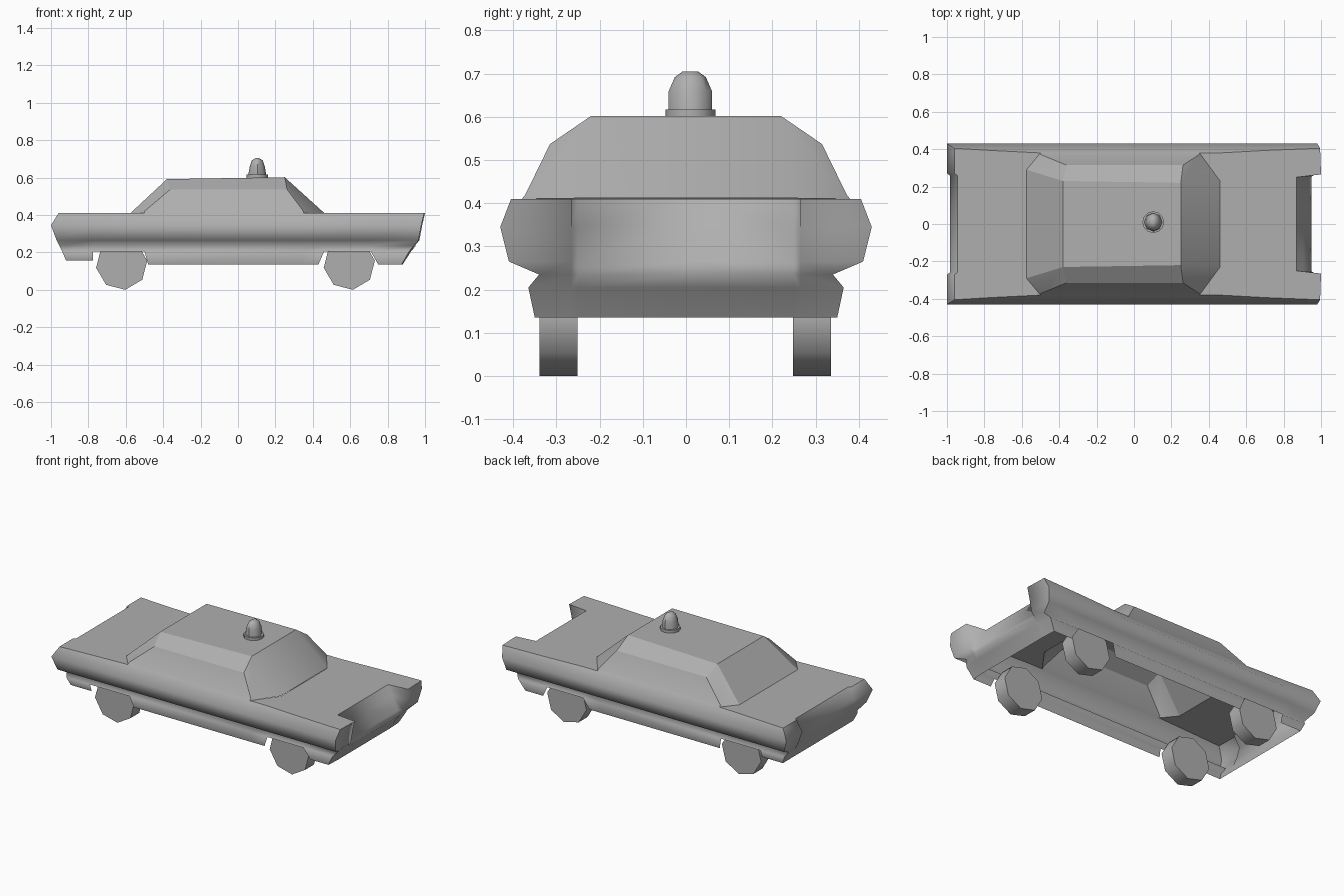
import bpy, bmesh, math
from mathutils import Matrix

if "Cube" in bpy.data.objects:
    bpy.data.objects.remove(bpy.data.objects["Cube"])

# Dark grey paint for every part
paint = bpy.data.materials.new("dark_grey")
paint.diffuse_color = (0.43, 0.43, 0.43, 1)
paint.use_nodes = True
paint.node_tree.nodes["Principled BSDF"].inputs["Base Color"].default_value = paint.diffuse_color


def finish(bm, name, mirror=False, angle=30):
    bmesh.ops.recalc_face_normals(bm, faces=bm.faces)
    mesh = bpy.data.meshes.new(name)
    bm.to_mesh(mesh)
    bm.free()
    mesh.materials.append(paint)
    ob = bpy.data.objects.new(name, mesh)
    bpy.context.collection.objects.link(ob)
    if mirror:
        m = ob.modifiers.new("mirror", 'MIRROR')
        m.use_axis = (False, True, False)
    bpy.ops.object.select_all(action='DESELECT')
    ob.select_set(True)
    bpy.context.view_layer.objects.active = ob
    bpy.ops.object.shade_smooth_by_angle(angle=math.radians(angle), keep_sharp_edges=True)
    return ob


# Body shell: half outlines stacked at each height, open underneath
# z, end y, mid y, front centre x, front corner x, rear corner x, rear centre x
levels = [
    (0.41, 0.405, 0.38, 0.87, 1.00, -0.96, -0.945),
    (0.345, 0.43, 0.43, 0.905, 0.985, -1.00, -0.985),
    (0.265, 0.41, 0.41, 0.94, 0.97, -0.97, -0.965),
    (0.235, 0.34, 0.34, 0.95, 0.945, -0.955, -0.95),
    (0.205, 0.365, 0.365, 0.925, 0.92, -0.94, -0.94),
    (0.135, 0.35, 0.35, 0.88, 0.88, -0.92, -0.92),
]
bm = bmesh.new()
rings = []
for i, (z, ye, ym, fg, fc, rc, rg) in enumerate(levels):
    low = i == len(levels) - 1
    a, b, c, d = (-0.775, -0.48, 0.43, 0.75) if low else (-0.775, -0.50, 0.46, 0.71)
    yq = ym + (ye - ym) * 0.55
    pts = [(fg, 0), (fg, 0.25), (fc, 0.265), (fc - 0.005, ye),
           (d, yq), (c, ym), (0.35, ym), (b, ym), (a, yq),
           (rc, ye), (rc, 0.27), (rg, 0.26), (rg, 0)]
    rings.append([bm.verts.new((x, y, 0.158 if low and x < -0.7 else z)) for x, y in pts])
for i in range(len(rings) - 1):
    for j in range(12):
        # leave the wheel arches open in the lower skirt
        if i == 4 and j in (4, 7):
            continue
        bm.faces.new((rings[i][j], rings[i][j + 1], rings[i + 1][j + 1], rings[i + 1][j]))
# Bonnet and boot decks
top = rings[0]
front = [bm.verts.new(p) for p in ((0.46, 0.23, 0.41), (0.46, 0, 0.41))]
rear = [bm.verts.new(p) for p in ((-0.575, 0, 0.41), (-0.575, 0.29, 0.41))]
bm.faces.new(top[:7] + front)
bm.faces.new(top[7:] + rear)
# Crisp deck edge and body corners, everything else flows smoothly
for j in range(12):
    bm.edges.get((top[j], top[j + 1])).smooth = False
for r, s in zip(rings, rings[1:]):
    for j in (3, 9):
        bm.edges.get((r[j], s[j])).smooth = False
finish(bm, "car_body", mirror=True, angle=179)

# Cabin: half shell with sloped windows and bevelled shoulders
bm = bmesh.new()
P = {k: bm.verts.new(v) for k, v in {
    'roof_f': (0.25, 0.22, 0.602), 'roof_r': (-0.38, 0.23, 0.592),
    'roof_fc': (0.25, 0, 0.602), 'roof_rc': (-0.38, 0, 0.592),
    'sh_f': (0.262, 0.315, 0.537), 'sh_r': (-0.362, 0.315, 0.537),
    'base_f': (0.35, 0.372, 0.42), 'base_r': (-0.50, 0.372, 0.42),
    'deck_f': (0.35, 0.38, 0.41), 'deck_r': (-0.50, 0.38, 0.41),
    'win_f': (0.46, 0.23, 0.412), 'win_r': (-0.575, 0.29, 0.41),
    'win_fc': (0.46, 0, 0.412), 'win_rc': (-0.575, 0, 0.41)}.items()}
for f in ("roof_f roof_r roof_rc roof_fc", "roof_f sh_f sh_r roof_r",
          "sh_f base_f base_r sh_r", "base_f deck_f deck_r base_r",
          "roof_f win_f base_f sh_f", "win_f deck_f base_f",
          "roof_r sh_r base_r win_r", "win_r base_r deck_r",
          "roof_f roof_fc win_fc win_f", "roof_r win_r win_rc roof_rc"):
    bm.faces.new([P[k] for k in f.split()])
finish(bm, "cabin", mirror=True, angle=28)

# Wheels: eight-sided cylinders
for end, x in (("front", 0.595), ("rear", -0.622)):
    for side, y in (("right", -0.295), ("left", 0.292)):
        bm = bmesh.new()
        mat = (Matrix.Translation((x, y, 0.137)) @ Matrix.Rotation(math.radians(-8), 4, 'Y')
               @ Matrix.Rotation(math.pi / 2, 4, 'X'))
        bmesh.ops.create_cone(bm, cap_ends=True, segments=8, radius1=0.138,
                              radius2=0.138, depth=0.088, matrix=mat)
        finish(bm, f"{end}_{side}_wheel", angle=50)


# Roof beacon: stacked oval rings
def stack(name, sections, n, x, y, angle):
    bm = bmesh.new()
    rs = [[bm.verts.new((x + sx * math.cos(2 * math.pi * k / n),
                         y + sy * math.sin(2 * math.pi * k / n), z)) for k in range(n)]
          for z, sx, sy in sections]
    for r, s in zip(rs, rs[1:]):
        for k in range(n):
            bm.faces.new((r[k], r[(k + 1) % n], s[(k + 1) % n], s[k]))
    bm.faces.new(rs[0])
    bm.faces.new(rs[-1])
    finish(bm, name, angle=angle)


stack("beacon_base", [(0.595, 0.058, 0.058), (0.617, 0.058, 0.058)], 12, 0.103, 0.01, 40)
stack("beacon_dome", [(0.617, 0.048, 0.05), (0.66, 0.04, 0.05),
                      (0.692, 0.029, 0.036), (0.705, 0.008, 0.018)], 8, 0.103, 0.01, 50)
